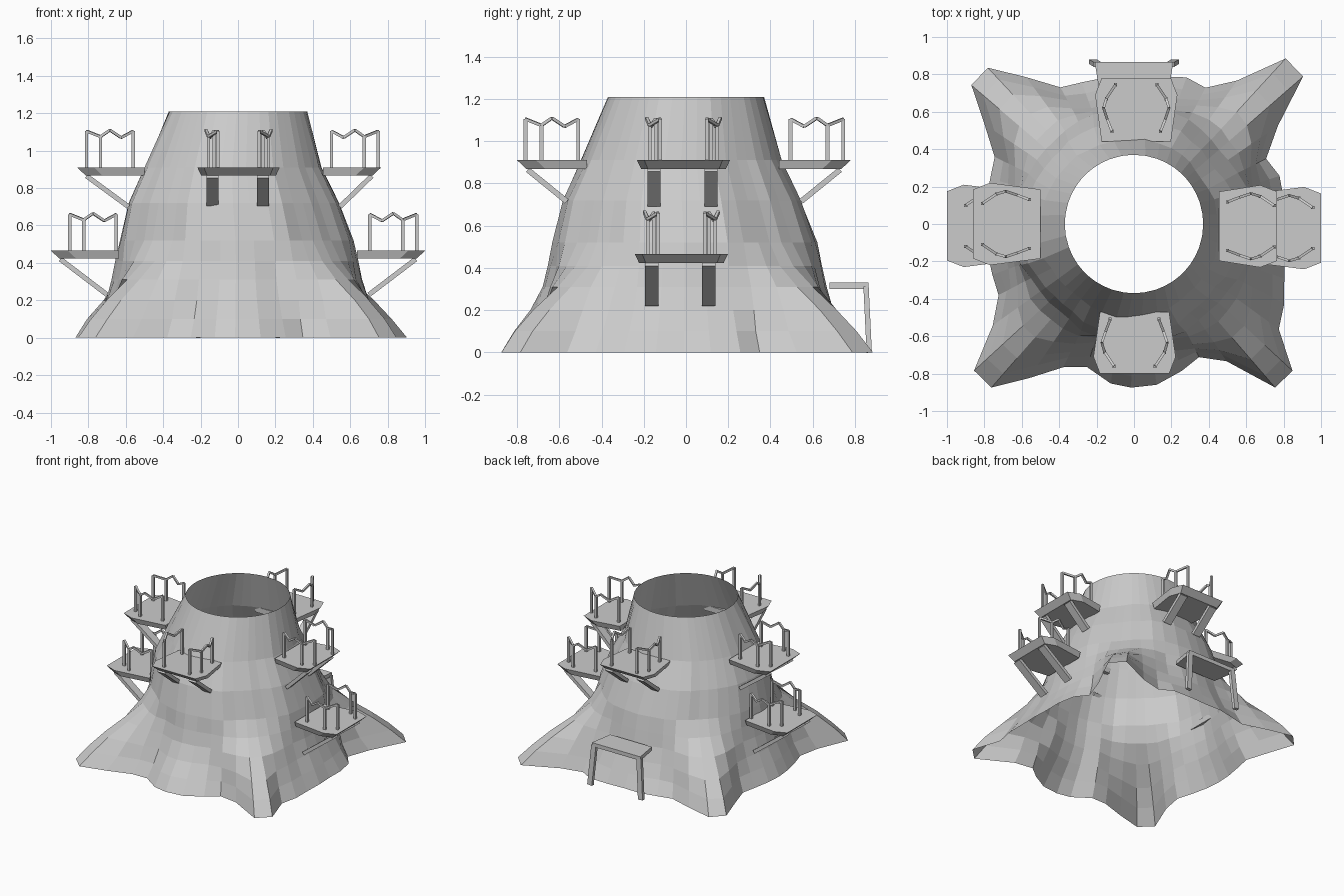
import bpy, bmesh, math, random
from mathutils import Vector, Matrix

random.seed(4)
cube = bpy.data.objects.get("Cube")
if cube:
    bpy.data.objects.remove(cube)

GREY = (0.6, 0.6, 0.6, 1)
mat = bpy.data.materials.new("plain_grey")
mat.use_nodes = True
mat.diffuse_color = GREY
mat.node_tree.nodes["Principled BSDF"].inputs["Base Color"].default_value = GREY


def finish(name, bm, closed=True):
    if closed:
        bmesh.ops.recalc_face_normals(bm, faces=bm.faces)
    mesh = bpy.data.meshes.new(name)
    bm.to_mesh(mesh)
    bm.free()
    mesh.materials.append(mat)
    ob = bpy.data.objects.new(name, mesh)
    bpy.context.collection.objects.link(ob)


def bridge(bm, low, high):
    """Skin two matching loops of points into a closed solid."""
    a = [bm.verts.new(p) for p in low]
    b = [bm.verts.new(p) for p in high]
    for i in range(len(a)):
        j = (i + 1) % len(a)
        bm.faces.new((a[i], a[j], b[j], b[i]))
    bm.faces.new(a[::-1])
    bm.faces.new(b)


def beam(bm, start, end, side, width, depth):
    """Rectangular bar between two points."""
    start, end = Vector(start), Vector(end)
    axis = (end - start).normalized()
    side = Vector(side)
    side = (side - axis * side.dot(axis)).normalized() * width / 2
    up = axis.cross(side).normalized() * depth / 2
    corners = (side + up, up - side, -side - up, side - up)
    bridge(bm, [start + c for c in corners], [end + c for c in corners])


# Foot of the trunk: angle and radius around the ground outline, with four roots
OUTLINE = [(0, .80), (17, .825), (28.4, .78), (41.3, 1.21), (47.3, 1.21), (59.6, .81),
           (67.8, .85), (73, .815), (90, .78), (104, .805), (117, .81), (133.3, 1.15),
           (139.3, 1.15), (153, .83), (165, .80), (197, .80), (209, .82), (217, .955),
           (222.3, 1.16), (229.1, 1.16), (243.6, .855), (252.5, .80), (263.5, .875),
           (276.5, .875), (292, .81), (300, .775), (310.6, 1.155), (317.4, 1.155),
           (323.5, .96), (333.7, .90), (343, .835), (360, .80)]
CRESTS = (44.3, 136.3, 225.7, 314)


def foot_radius(deg):
    for (a, ra), (b, rb) in zip(OUTLINE, OUTLINE[1:]):
        if a <= deg <= b:
            f = (deg - a) / (b - a)
            return 1 / ((1 - f) / ra + f / rb)     # straight edge in polar form


# Hollow trunk: radius by height, and by angle away from the nearest root crest
OFFSETS = (3.2, 10, 18, 26, 36, 45)
PROFILE = {
    0.00: (1.16, 0.94, 0.84, 0.81, 0.80, 0.80),
    0.10: (1.065, 0.88, 0.79, 0.755, 0.75, 0.755),
    0.20: (0.95, 0.83, 0.755, 0.71, 0.705, 0.705),
    0.31: (0.80, 0.765, 0.71, 0.67, 0.665, 0.67),
    0.41: (0.68, 0.68, 0.665, 0.65, 0.645, 0.65),
    0.52: (0.61, 0.615, 0.63, 0.635, 0.625, 0.625),
    0.72: (0.55, 0.555, 0.57, 0.575, 0.565, 0.56),
    0.91: (0.465, 0.47, 0.475, 0.48, 0.475, 0.47),
    1.21: (0.37,) * 6,
}
columns = []
for crest in CRESTS:
    columns += [(crest - o, k) for k, o in reversed(list(enumerate(OFFSETS)))]
    columns += [(crest + o, k) for k, o in enumerate(OFFSETS[:-1])]
folds = [random.uniform(-0.008, 0.008) for _ in columns]

bm = bmesh.new()
rings = []
for z, radii in PROFILE.items():
    lean = 0.027 * max(0, 1 - abs(z - 0.85) / 0.36)     # slight bend to front and right
    ring = []
    for (deg, k), fold in zip(columns, folds):
        spread = foot_radius(deg % 360) / PROFILE[0][k]
        r = radii[k] * spread ** max(0, 1 - z / 0.35)
        if 0.05 < z < 1.2:
            r += fold + random.uniform(-0.004, 0.004)
        a = math.radians(deg)
        ring.append(bm.verts.new((r * math.cos(a) - lean, r * math.sin(a) - lean * 0.8, z)))
    rings.append(ring)
for lower, upper in zip(rings, rings[1:]):
    for i in range(len(lower)):
        j = (i + 1) % len(lower)
        bm.faces.new((lower[i], lower[j], upper[j], upper[i]))
finish("trunk", bm, closed=False)


# Balconies: deck, two struts and two zigzag railings
# Local axes are outward, sideways, up, turned to face the given angle.
def balcony(name, angle, inner, outer, top, rail, foot, slide):
    turn = Matrix.Rotation(math.radians(angle), 4, 'Z') @ Matrix.Translation((0, slide, 0))
    side = turn.to_3x3() @ Vector((0, 1, 0))

    def deck_loop(z, shrink):
        half = [(inner, 0.185), (outer - 0.09 - shrink, 0.22), (outer - shrink, 0.185)]
        pts = half + [(r, -t) for r, t in reversed(half)]
        return [turn @ Vector((r, t * (1 - 2 * shrink), z)) for r, t in pts]

    bm = bmesh.new()
    bridge(bm, deck_loop(top - 0.042, 0.045), deck_loop(top, 0))
    finish(name + "_deck", bm)

    bm = bmesh.new()
    for t in (-0.14, 0.13):
        beam(bm, turn @ Vector((outer - 0.05, t, top - 0.045)),
             turn @ Vector((foot[0], t, foot[1])), side, 0.063, 0.026)
    finish(name + "_struts", bm)

    bm = bmesh.new()
    for s in (-1, 1):
        path = [turn @ Vector((rail - back, s * t, top + h)) for back, t, h in
                ((0, 0.11, 0.195), (0.075, 0.16, 0.165), (0.125, 0.175, 0.2),
                 (0.185, 0.155, 0.16), (0.25, 0.13, 0.195))]
        for tip in (path[0], path[1], path[4]):
            beam(bm, (tip.x, tip.y, top), tip, side, 0.016, 0.018)
        for p, q in zip(path, path[1:]):
            beam(bm, p, q, (0, 0, 1), 0.014, 0.014)
    finish(name + "_railings", bm)


balcony("front_balcony", -90, 0.47, 0.80, 0.91, 0.76, (0.565, 0.715), 0.003)
balcony("back_balcony", 90, 0.44, 0.78, 0.91, 0.745, (0.545, 0.715), -0.012)
balcony("right_upper_balcony", 180, 0.50, 0.86, 0.91, 0.81, (0.585, 0.70), 0)
balcony("left_upper_balcony", 0, 0.455, 0.765, 0.91, 0.75, (0.545, 0.70), -0.012)
balcony("right_lower_balcony", 180, 0.635, 1.0, 0.465, 0.90, (0.70, 0.23), 0.01)
balcony("left_lower_balcony", 0, 0.635, 1.0, 0.465, 0.955, (0.70, 0.23), -0.022)

# Porch over the back entrance, on two splayed legs
roof = ((-0.18, 0.68), (0.18, 0.68), (0.21, 0.865), (-0.21, 0.865))
bm = bmesh.new()
bridge(bm, [(x, y, 0.30) for x, y in roof], [(x, y, 0.33) for x, y in roof])
finish("porch_roof", bm)
bm = bmesh.new()
for s in (-1, 1):
    beam(bm, (s * 0.22, 0.868, 0), (s * 0.195, 0.853, 0.31), (1, 0, 0), 0.04, 0.025)
finish("porch_legs", bm)
